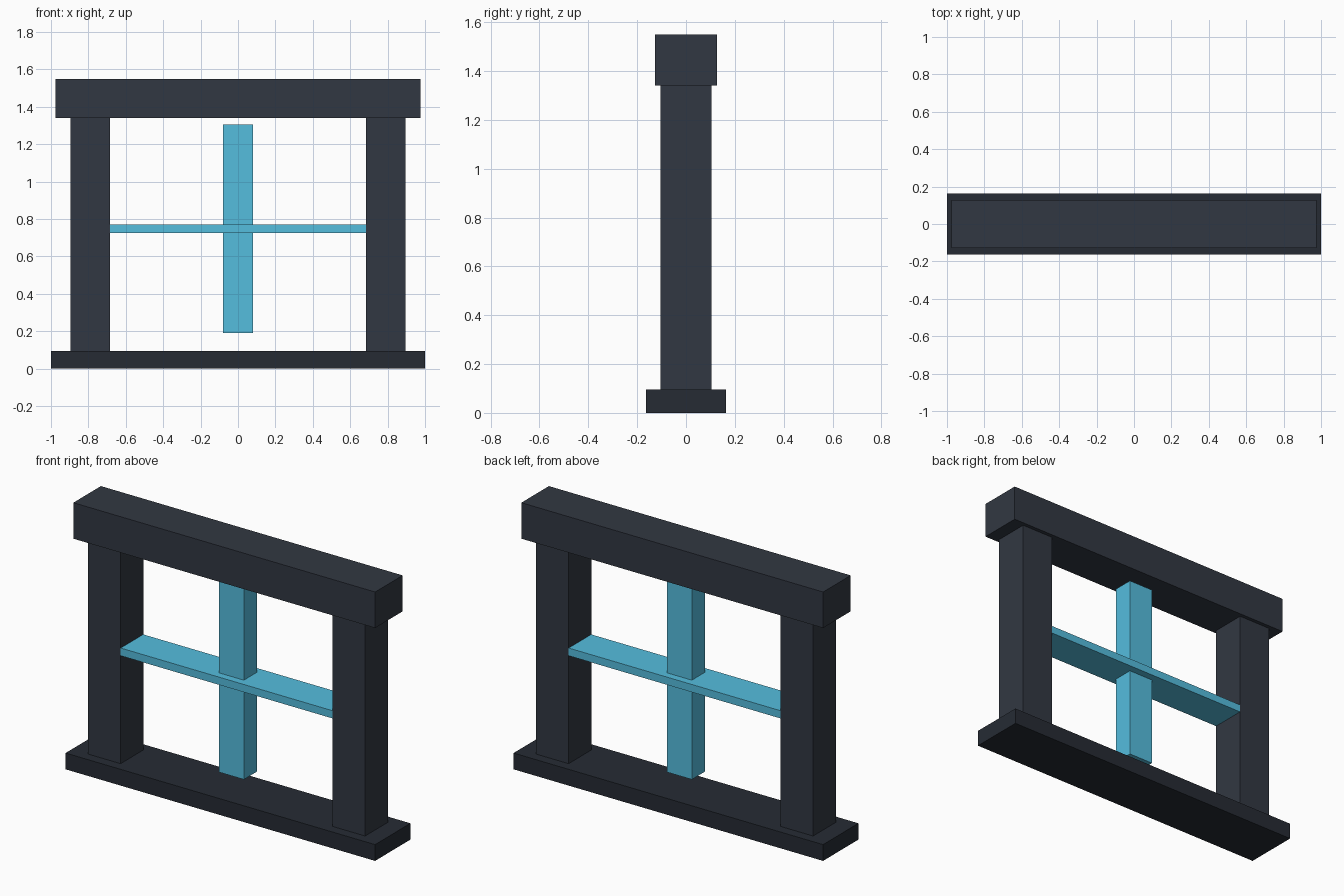
import bpy

if "Cube" in bpy.data.objects:
    bpy.data.objects.remove(bpy.data.objects["Cube"])


def material(name, rgb):
    mat = bpy.data.materials.new(name)
    mat.diffuse_color = (*rgb, 1.0)
    mat.use_nodes = True
    mat.node_tree.nodes["Principled BSDF"].inputs["Base Color"].default_value = mat.diffuse_color
    return mat


def box(name, half_x, half_y, z0, z1, mat, x=0.0):
    bpy.ops.mesh.primitive_cube_add(size=2, location=(x, 0, (z0 + z1) / 2))
    obj = bpy.context.object
    obj.name = name
    obj.scale = (half_x, half_y, (z1 - z0) / 2)
    bpy.ops.object.transform_apply(location=False, rotation=False, scale=True)
    obj.data.materials.append(mat)
    return obj


base_dark = material("base_dark", (0.019, 0.024, 0.034))
frame_dark = material("frame_dark", (0.031, 0.039, 0.054))
cyan = material("cyan", (0.09, 0.51, 0.73))

# Sill and lintel
box("base", 1.0, 0.163, 0.0, 0.095, base_dark)
box("lintel", 0.975, 0.127, 1.34, 1.55, frame_dark)

# Side posts
for side, x in (("left", -0.79), ("right", 0.79)):
    box(side + "_post", 0.105, 0.105, 0.005, 1.345, frame_dark, x)

# Crossed bars in the opening
box("vertical_bar", 0.08, 0.06, 0.19, 1.305, cyan)
box("horizontal_bar", 0.69, 0.104, 0.725, 0.77, cyan)
